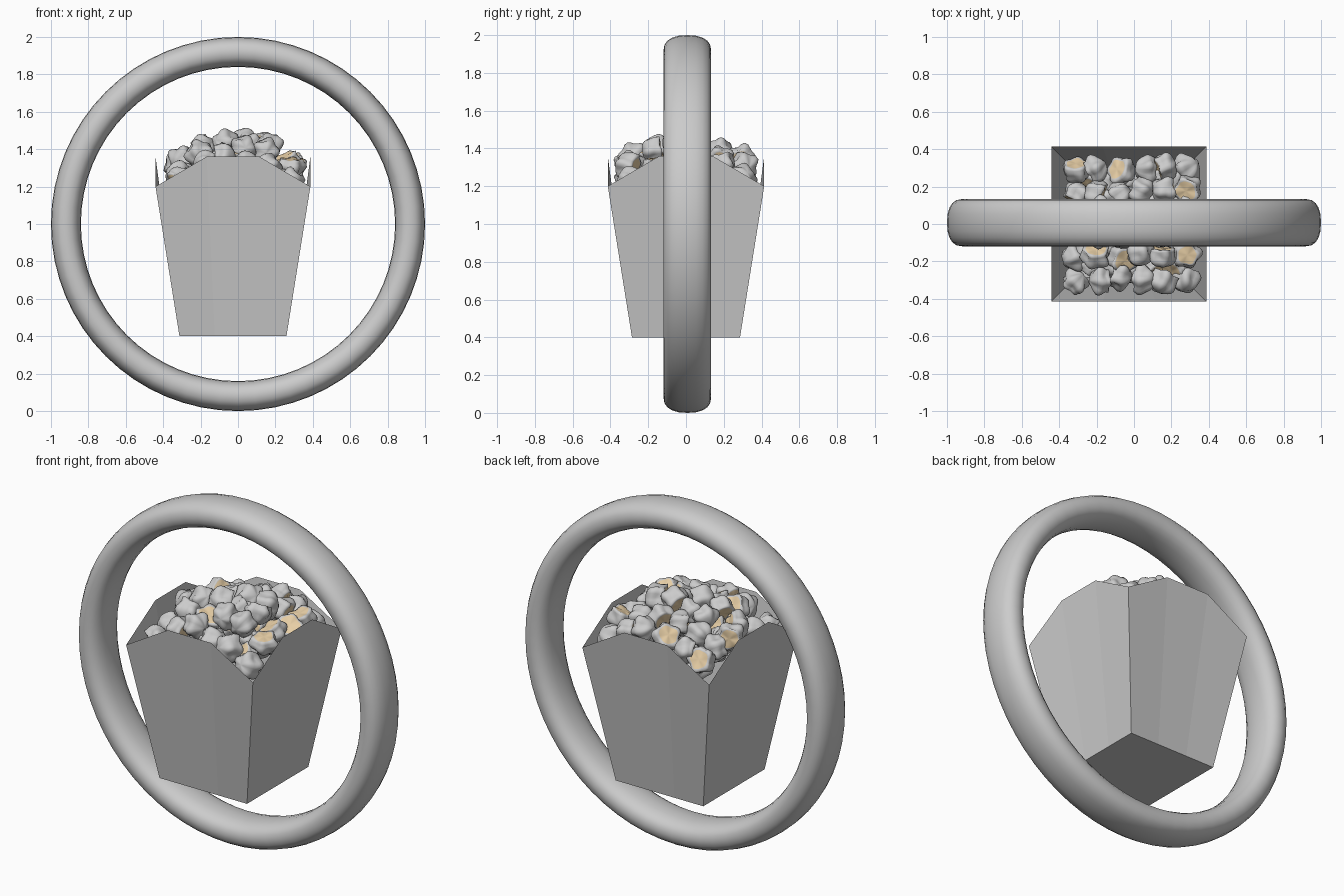
import bpy, bmesh, math, random
from mathutils import Vector, Matrix, Euler

if "Cube" in bpy.data.objects:
    bpy.data.objects.remove(bpy.data.objects["Cube"])

random.seed(7)
CX = -0.027


def add_object(name, bm, smooth=False):
    me = bpy.data.meshes.new(name)
    bmesh.ops.recalc_face_normals(bm, faces=bm.faces[:])
    for f in bm.faces:
        f.smooth = smooth
    bm.to_mesh(me)
    bm.free()
    ob = bpy.data.objects.new(name, me)
    bpy.context.collection.objects.link(ob)
    return ob


def spow(v, p):
    return math.copysign(abs(v) ** p, v)


# Ring: rounded-oval section swept around the y axis
bm = bmesh.new()
SEG, SIDES = 64, 20
loops = []
for i in range(SEG):
    a = 2 * math.pi * i / SEG
    loop = []
    for j in range(SIDES):
        t = 2 * math.pi * j / SIDES
        r = 0.92 + 0.08 * spow(math.cos(t), 0.85)
        y = 0.007 + 0.126 * spow(math.sin(t), 0.85)
        loop.append(bm.verts.new((r * math.cos(a), y, 1 + r * math.sin(a))))
    loops.append(loop)
for i in range(SEG):
    p, q = loops[i], loops[(i + 1) % SEG]
    for j in range(SIDES):
        k = (j + 1) % SIDES
        bm.faces.new((p[j], q[j], q[k], p[k]))
add_object("ring", bm, True)

# Carton: four flared walls, three columns each, raised middle edge
bm = bmesh.new()
bottom, top = [], []
for side in range(4):
    rot = Matrix.Rotation(side * math.pi / 2, 3, 'Z')
    for u, h in ((-1, 1.2), (-0.34, 1.36), (0.34, 1.36)):
        for ring, half, z in ((bottom, 0.286, 0.4), (top, 0.414, h)):
            v = rot @ Vector((u * half, -half, z))
            ring.append(bm.verts.new((v.x + CX, v.y, v.z)))
n = len(bottom)
for i in range(n):
    k = (i + 1) % n
    bm.faces.new((bottom[i], bottom[k], top[k], top[i]))
bm.faces.new(bottom)
add_object("carton", bm)

# Popcorn: lobed blobs with a tan cup on one side
tan = bpy.data.materials.new("popcorn_cup_tan")
tan.diffuse_color = (0.80, 0.62, 0.38, 1)
tan.use_nodes = True
tan.node_tree.nodes["Principled BSDF"].inputs["Base Color"].default_value = tan.diffuse_color


def popcorn(bm, matrix, phase):
    verts = bmesh.ops.create_uvsphere(bm, u_segments=25, v_segments=14, radius=1)["verts"]
    pole = max(verts, key=lambda v: v.co.z)
    # cup faces surround the dented pole
    cup = set(pole.link_faces)
    for _ in range(2):
        cup |= {g for f in cup for v in f.verts for g in v.link_faces}
    for f in cup:
        f.material_index = 1
    for v in verts:
        d = v.co.normalized()
        th = math.atan2(d.y, d.x)
        s = math.hypot(d.x, d.y)
        # five lobes round the rim, wrinkles below
        r = 0.95 + 0.13 * s * s * math.cos(5 * th)
        r += 0.06 * s * math.sin(3 * th + 4 * d.z + phase)
        r += 0.06 * s * math.sin(5 * d.z + phase)
        co = d * r
        co.z *= 0.9
        if d.z > 0.5:
            co.z -= 0.9 * (d.z - 0.65) if d.z > 0.65 else 0
            co.x *= 1.15
            co.y *= 1.15
        v.co = matrix @ co


bm = bmesh.new()
for count, step, drop in ((6, 0.118, 0.0), (5, 0.12, 0.10)):
    for i in range(count):
        for j in range(count):
            x = (i - (count - 1) / 2) * step + random.uniform(-0.02, 0.02)
            y = (j - (count - 1) / 2) * step + random.uniform(-0.02, 0.02)
            z = 1.425 - 1.05 * (x * x + y * y) - drop + random.uniform(-0.025, 0.025)
            rot = Euler((random.uniform(-2.4, 2.4), random.uniform(-1.2, 1.2),
                         random.uniform(0, 6.28))).to_matrix().to_4x4()
            size = random.uniform(0.070, 0.080)
            m = Matrix.Translation((x - 0.01, y, z)) @ rot @ Matrix.Scale(size, 4)
            popcorn(bm, m, random.uniform(0, 6.28))
pop = add_object("popcorn", bm, True)
pop.data.materials.append(None)
pop.data.materials.append(tan)
